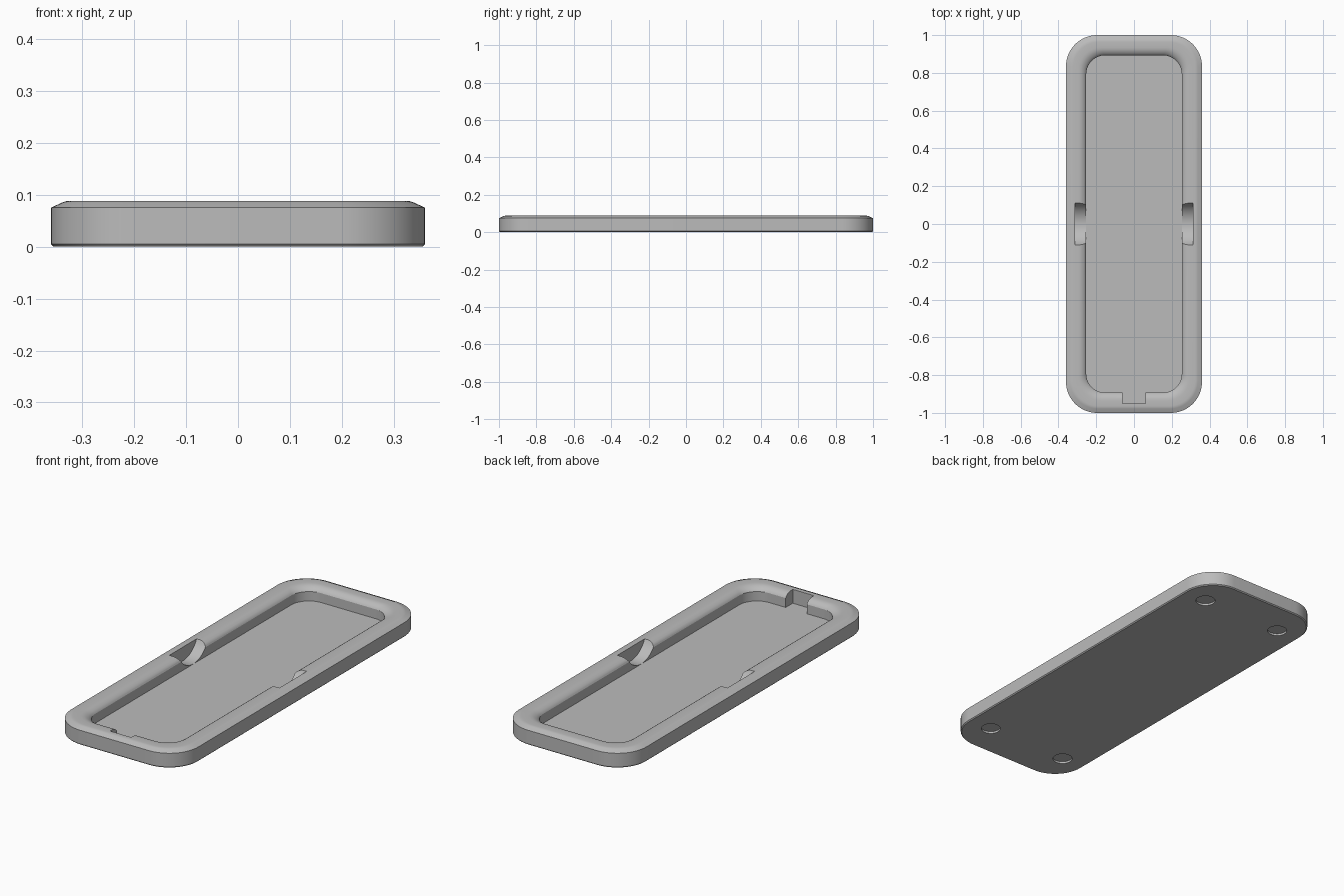
import bpy, bmesh, math

if "Cube" in bpy.data.objects:
    bpy.data.objects.remove(bpy.data.objects["Cube"])

HX, HY = 0.36, 1.0      # half width and half length
FLOOR = 0.017           # height of the tray floor

grey = bpy.data.materials.new("mid_grey")
grey.diffuse_color = (0.5, 0.5, 0.5, 1)
grey.use_nodes = True
grey.node_tree.nodes["Principled BSDF"].inputs["Base Color"].default_value = grey.diffuse_color


def rounded_ring(bm, inset, radius, z, seg=16):
    """Loop of vertices along a rounded rectangle."""
    cx, cy = HX - inset - radius, HY - inset - radius
    ring = []
    for k, (sx, sy) in enumerate(((1, 1), (-1, 1), (-1, -1), (1, -1))):
        for i in range(seg + 1):
            a = (k + i / seg) * math.pi / 2
            ring.append(bm.verts.new((sx * cx + radius * math.cos(a),
                                      sy * cy + radius * math.sin(a), z)))
    return ring


# Tray: inset, corner radius, height from the underside up over the rim to the floor
profile = [(0.005, 0.16, 0.0), (0.0, 0.165, 0.005), (0.0, 0.165, 0.075),
           (0.022, 0.149, 0.085), (0.028, 0.145, 0.0872), (0.036, 0.14, 0.088),
           (0.066, 0.12, 0.088), (0.077, 0.114, 0.0868), (0.087, 0.108, 0.0835),
           (0.096, 0.104, 0.078), (0.103, 0.101, 0.072), (0.107, 0.1, 0.065),
           (0.107, 0.1, FLOOR)]
bm = bmesh.new()
rings = [rounded_ring(bm, *p) for p in profile]
for a, b in zip(rings, rings[1:]):
    for i in range(len(a)):
        j = (i + 1) % len(a)
        bm.faces.new((a[i], a[j], b[j], b[i]))
bm.faces.new(rings[0][::-1])
bm.faces.new(rings[-1])
bmesh.ops.recalc_face_normals(bm, faces=bm.faces)
mesh = bpy.data.meshes.new("tray")
bm.to_mesh(mesh)
bm.free()
tray = bpy.data.objects.new("tray", mesh)
bpy.context.collection.objects.link(tray)
mesh.materials.append(grey)


def cut(cutter, name):
    """Subtract a helper from the tray, then remove the helper."""
    cutter.name = name
    cutter.hide_render = True
    cutter.data.materials.append(grey)
    bpy.context.view_layer.objects.active = tray
    mod = tray.modifiers.new(name, 'BOOLEAN')
    mod.operation, mod.solver, mod.object = 'DIFFERENCE', 'EXACT', cutter
    bpy.ops.object.modifier_apply(modifier=name)
    bpy.data.objects.remove(cutter)


# Finger scoops in the long sides
for s in (-1, 1):
    bpy.ops.mesh.primitive_cylinder_add(vertices=96, radius=0.122, depth=0.112,
                                        location=(s * 0.256, 0, FLOOR + 0.1225),
                                        rotation=(0, math.pi / 2, 0))
    cut(bpy.context.object, "finger_scoop")

# Square notch in the front of the rim
bpy.ops.mesh.primitive_cube_add(size=1, location=(0, -0.9, FLOOR + 0.1))
notch = bpy.context.object
notch.scale = (0.12, 0.1, 0.2)
cut(notch, "front_notch")

# Shallow round foot recesses underneath
for sx in (-1, 1):
    for sy in (-1, 1):
        bpy.ops.mesh.primitive_cylinder_add(vertices=48, radius=0.047, depth=0.02,
                                            location=(sx * 0.23, sy * 0.82, 0))
        cut(bpy.context.object, "foot_recess")

# Smooth shading with sharp edges kept
bpy.ops.object.select_all(action='DESELECT')
tray.select_set(True)
bpy.context.view_layer.objects.active = tray
bpy.ops.object.shade_smooth_by_angle(angle=math.radians(25))
